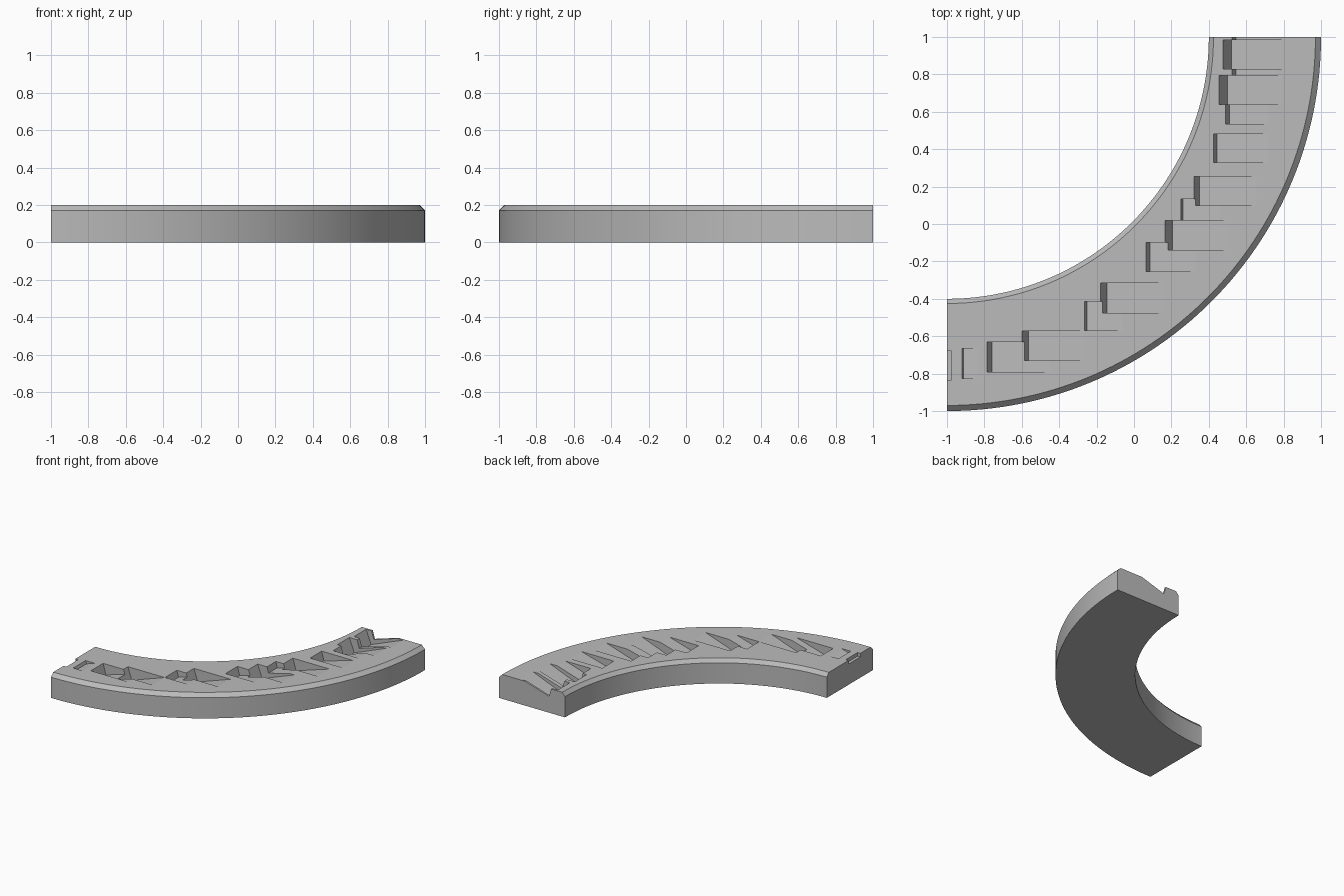
import bpy, bmesh, math

cube = bpy.data.objects.get("Cube")
if cube:
    bpy.data.objects.remove(cube, do_unlink=True)

TOP = 0.2
stone = bpy.data.materials.new("grey stone")
stone.use_nodes = True
GREY = (0.5, 0.5, 0.5, 1)
stone.diffuse_color = GREY
stone.node_tree.nodes["Principled BSDF"].inputs["Base Color"].default_value = GREY


def make_object(name, bm):
    bmesh.ops.recalc_face_normals(bm, faces=bm.faces)
    mesh = bpy.data.meshes.new(name)
    bm.to_mesh(mesh)
    bm.free()
    mesh.materials.append(stone)
    obj = bpy.data.objects.new(name, mesh)
    bpy.context.collection.objects.link(obj)
    return obj


def loft(name, sections):
    """Solid through a row of matching closed sections."""
    bm = bmesh.new()
    rings = [[bm.verts.new(p) for p in s] for s in sections]
    n = len(rings[0])
    for a, b in zip(rings, rings[1:]):
        for i in range(n):
            j = (i + 1) % n
            bm.faces.new((a[i], a[j], b[j], b[i]))
    bm.faces.new(rings[0])
    bm.faces.new(rings[-1])
    return make_object(name, bm)


# Quarter ring with chamfered top edges, swept about its corner
profile = [(1.4, 0), (2, 0), (2, 0.17), (1.97, TOP), (1.425, TOP), (1.4, 0.17)]
STEPS = 64
sections = []
for k in range(STEPS + 1):
    t = math.pi / 2 * k / STEPS
    sections.append([(-1 + r * math.sin(t), 1 - r * math.cos(t), z) for r, z in profile])
ring = loft("curved_block", sections)

# Chipped pockets: steep wall start, deepest line, slope end, low y, high y
pockets = [
    (0.525, 0.545, 0.76, 0.78, 1.05),
    (0.475, 0.52, 0.81, 0.83, 0.985),
    (0.455, 0.50, 0.79, 0.64, 0.795),
    (0.49, 0.51, 0.72, 0.535, 0.69),
    (0.425, 0.445, 0.72, 0.33, 0.48),
    (0.32, 0.35, 0.655, 0.10, 0.255),
    (0.25, 0.262, 0.46, -0.02, 0.135),
    (0.165, 0.205, 0.50, -0.14, 0.02),
    (0.065, 0.085, 0.33, -0.255, -0.10),
    (-0.18, -0.145, 0.155, -0.475, -0.315),
    (-0.265, -0.25, -0.06, -0.57, -0.415),
    (-0.60, -0.565, -0.265, -0.73, -0.572),
    (-0.785, -0.76, -0.45, -0.79, -0.63),
    (-0.92, -0.912, -0.835, -0.825, -0.665),
]
cutters = []
for x0, xa, x1, y0, y1 in pockets:
    depth = math.sqrt((xa - x0) * (x1 - xa))
    shape = [(x0, TOP), (xa, TOP - depth), (x1, TOP), (x1, 0.3), (x0, 0.3)]
    cutters.append(loft("pocket_cutter", [[(x, y, z) for x, z in shape] for y in (y0, y1)]))

# Small slot opening through the left end
slot = [(-1.1, 0.17), (-0.975, 0.17), (-0.975, 0.3), (-1.1, 0.3)]
cutters.append(loft("slot_cutter", [[(x, y, z) for x, z in slot] for y in (-0.835, -0.68)]))

# Cut every pocket, then discard the cutters
bpy.ops.object.select_all(action="DESELECT")
ring.select_set(True)
bpy.context.view_layer.objects.active = ring
for cutter in cutters:
    cutter.hide_render = True
    mod = ring.modifiers.new("pocket", "BOOLEAN")
    mod.operation = "DIFFERENCE"
    mod.solver = "EXACT"
    mod.object = cutter
    bpy.ops.object.modifier_apply(modifier=mod.name)
    bpy.data.objects.remove(cutter, do_unlink=True)

bpy.ops.object.shade_smooth_by_angle(angle=math.radians(8))
